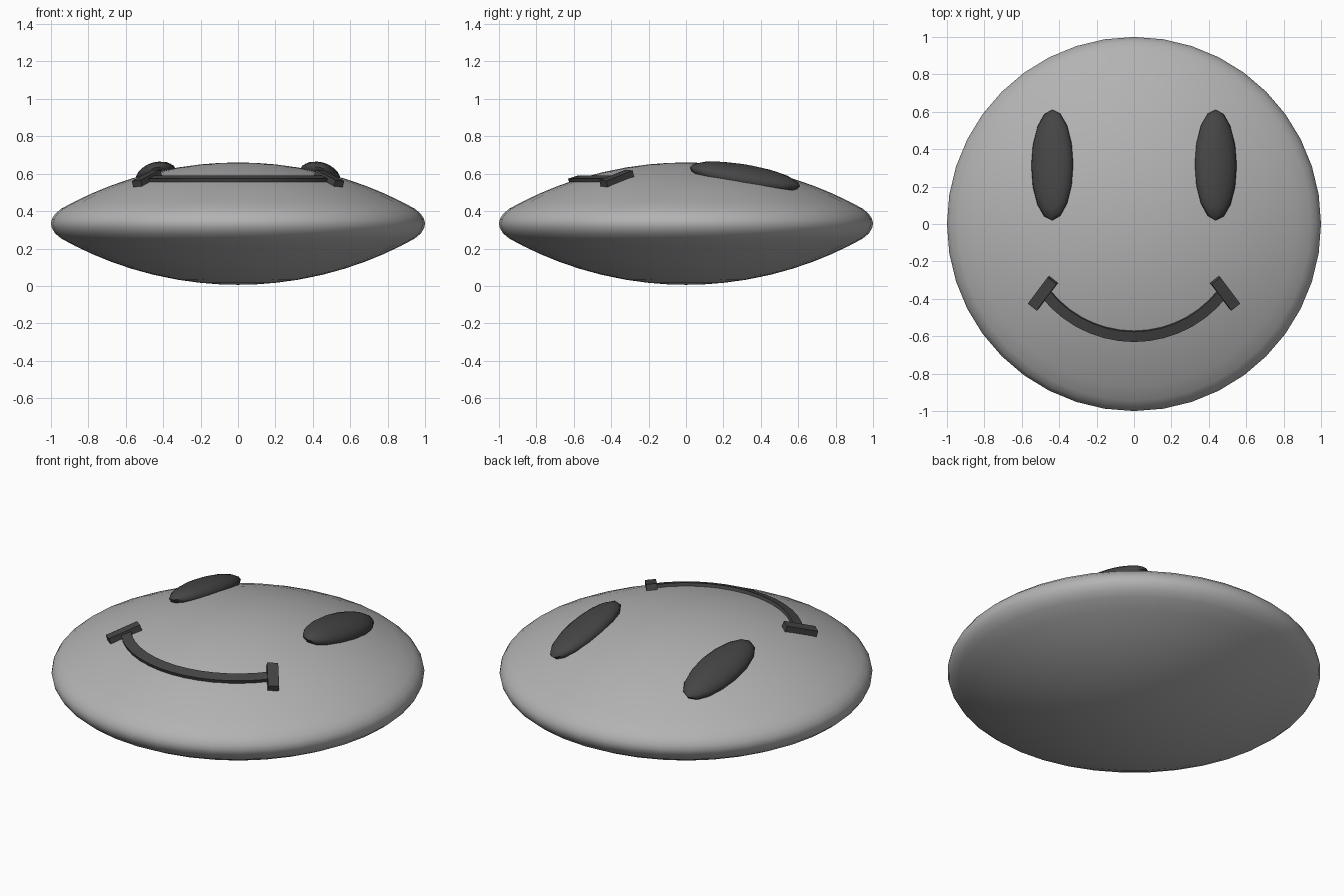
import bpy, bmesh, math
from mathutils import Matrix, Vector

cube = bpy.data.objects.get("Cube")
if cube:
    bpy.data.objects.remove(cube, do_unlink=True)

MID = 0.333      # height of the rim
TOP = 0.66       # height of the crown
CURVE = 1.93     # radius of the shallow dome


def material(name, value):
    mat = bpy.data.materials.new(name)
    mat.use_nodes = True
    colour = (value, value, value, 1)
    mat.diffuse_color = colour
    mat.node_tree.nodes["Principled BSDF"].inputs["Base Color"].default_value = colour
    return mat


grey = material("light grey", 0.45)
dark = material("dark grey", 0.06)


def finish(name, bm, mat, smooth=None):
    bmesh.ops.recalc_face_normals(bm, faces=bm.faces)
    mesh = bpy.data.meshes.new(name)
    bm.to_mesh(mesh)
    bm.free()
    mesh.materials.append(mat)
    obj = bpy.data.objects.new(name, mesh)
    bpy.context.collection.objects.link(obj)
    if smooth:
        bpy.ops.object.select_all(action='DESELECT')
        obj.select_set(True)
        bpy.context.view_layer.objects.active = obj
        bpy.ops.object.shade_smooth_by_angle(angle=math.radians(smooth))
    return obj


def dome(r):
    return TOP - CURVE + math.sqrt(CURVE ** 2 - r ** 2)


def on_dome(x, y, along, lift=0.0):
    """Frame standing on the dome with its x axis near the given direction."""
    p = Vector((x, y, dome(math.hypot(x, y))))
    n = (p - Vector((0, 0, TOP - CURVE))).normalized()
    u = (along - n * along.dot(n)).normalized()
    m = Matrix((u, n.cross(u), n)).transposed().to_4x4()
    m.translation = p + n * lift
    return m


# Lens-shaped head: shallow dome, rounded rim, mirrored below
upper = [(r, dome(r)) for r in (0, 0.1, 0.2, 0.32, 0.45, 0.57, 0.68, 0.78, 0.87)]
upper += [(0.945, 0.413), (0.978, 0.385), (0.995, 0.357)]
profile = upper + [(1.0, MID)] + [(r, 2 * MID - z) for r, z in reversed(upper)]
bm = bmesh.new()
verts = [bm.verts.new((r, 0, z)) for r, z in profile]
edges = [bm.edges.new(pair) for pair in zip(verts, verts[1:])]
bmesh.ops.spin(bm, geom=verts + edges, cent=(0, 0, 0), axis=(0, 0, 1),
               angle=math.tau, steps=40)
bmesh.ops.remove_doubles(bm, verts=bm.verts, dist=0.0005)
finish("head", bm, grey, 80)

# Oval eyes bulging from the dome
for side, name in ((1, "left_eye"), (-1, "right_eye")):
    bm = bmesh.new()
    bmesh.ops.create_uvsphere(bm, u_segments=16, v_segments=10, radius=1)
    bm.transform(on_dome(side * 0.437, 0.315, Vector((1, 0, 0)))
                 @ Matrix.Diagonal((0.115, 0.30, 0.062, 1)))
    finish(name, bm, dark, 60)

# Smiling mouth: a tilted bar swept round the dome
RADIUS, HEIGHT, HALF = 0.595, 0.555, 0.0285
tilt = math.asin(RADIUS / CURVE)
bm = bmesh.new()
ring = []
for a, b in ((-1, -1), (1, -1), (1, 1), (-1, 1)):
    dr = HALF * (a * math.cos(tilt) + b * math.sin(tilt))
    dz = HALF * (b * math.cos(tilt) - a * math.sin(tilt))
    ring.append(bm.verts.new((RADIUS + dr, 0, HEIGHT + dz)))
face = bm.faces.new(ring)
SPAN = math.radians(104)
bmesh.ops.rotate(bm, verts=bm.verts, cent=(0, 0, 0),
                 matrix=Matrix.Rotation(-math.pi / 2 - SPAN / 2, 3, 'Z'))
first = bmesh.ops.duplicate(bm, geom=[face])["geom"]
bmesh.ops.spin(bm, geom=[face], cent=(0, 0, 0), axis=(0, 0, 1), angle=SPAN, steps=14)
bmesh.ops.remove_doubles(bm, verts=bm.verts, dist=0.0001)
finish("mouth", bm, dark, 30)

# Crossbars at the mouth corners
for side, name in ((1, "left_mouth_corner"), (-1, "right_mouth_corner")):
    bm = bmesh.new()
    bmesh.ops.create_cube(bm, size=1)
    bm.transform(on_dome(side * 0.484, -0.368, Vector((side * 0.62, -0.78, 0)), 0.003)
                 @ Matrix.Diagonal((0.185, 0.06, 0.056, 1)))
    finish(name, bm, dark)
